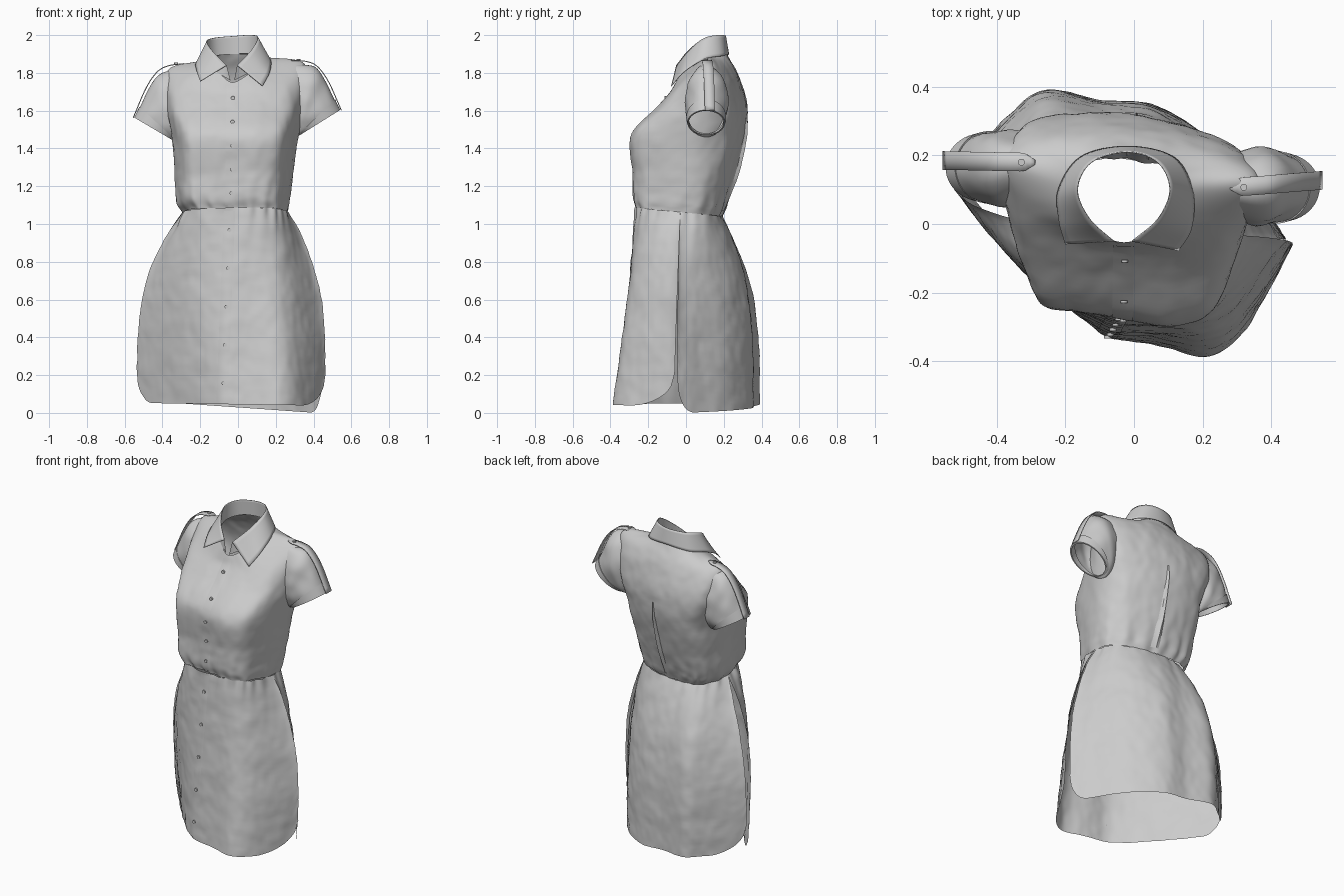
import bpy, bmesh, math
from mathutils import Vector, noise
from mathutils.bvhtree import BVHTree

if "Cube" in bpy.data.objects:
    bpy.data.objects.remove(bpy.data.objects["Cube"])


def spline(pts, n, closed=False):
    """Catmull-Rom samples through a few control points."""
    p = [Vector(q) for q in pts]
    k = len(p)
    if not closed:
        p = [2 * p[0] - p[1]] + p + [2 * p[-1] - p[-2]]
    segs, out = (k if closed else k - 1), []
    for i in range(n):
        s = i / n * segs if closed else i / (n - 1) * segs
        j = min(int(s), segs - 1)
        t = s - j
        a, b, c, d = [p[(j + o) % k] for o in (-1, 0, 1, 2)] if closed else p[j:j + 4]
        out.append(0.5 * (2 * b + (c - a) * t + (2 * a - 5 * b + 4 * c - d) * t * t
                          + (3 * b - a - 3 * c + d) * t ** 3))
    return out


def grid(name, rows, closed=False, thick=0, angle=50):
    """Mesh from rows of points."""
    n = len(rows[0])
    verts = [v for r in rows for v in r]
    faces = [(i * n + j, i * n + (j + 1) % n, (i + 1) * n + (j + 1) % n, (i + 1) * n + j)
             for i in range(len(rows) - 1) for j in range(n if closed else n - 1)]
    me = bpy.data.meshes.new(name)
    me.from_pydata([tuple(v) for v in verts], [], faces)
    bm = bmesh.new()
    bm.from_mesh(me)
    bmesh.ops.remove_doubles(bm, verts=bm.verts, dist=1e-5)
    bmesh.ops.recalc_face_normals(bm, faces=bm.faces)
    bm.to_mesh(me)
    bm.free()
    ob = bpy.data.objects.new(name, me)
    bpy.context.collection.objects.link(ob)
    if thick:
        mod = ob.modifiers.new("cloth", "SOLIDIFY")
        mod.thickness, mod.offset = thick, 0
    bpy.ops.object.select_all(action="DESELECT")
    ob.select_set(True)
    bpy.context.view_layer.objects.active = ob
    bpy.ops.object.shade_smooth_by_angle(angle=math.radians(angle))
    return ob, BVHTree.FromPolygons([tuple(v) for v in verts], faces)


def loft(rings, n, m, closed=False):
    cols = list(zip(*[spline(r, n, closed) for r in rings]))
    return [list(r) for r in zip(*[spline(c, m) for c in cols])]


def wrinkle(p, waist_amp, u, folds):
    """Waist gathers plus soft cloth noise."""
    out = Vector((p.x, p.y, 0)).normalized()
    g = waist_amp * math.exp(-abs(p.z - 1.09) / 0.07)
    wave = math.sin(folds * math.tau * u + 3 * math.sin(9 * u))
    return p + out * (g * wave + 0.005 * noise.noise(p * 9) + 0.003 * noise.noise(p * 22))


# Bodice: rings from the waist up to the neck, starting at the front centre
bust = [(-.04, -.265), (.12, -.29), (.25, -.22), (.32, .05), (.27, .2), (.15, .27),
        (0, .31), (-.16, .315), (-.28, .27), (-.35, .08), (-.29, -.2), (-.17, -.25)]


def fit(z, x0, x1, y0, y1, tilt=0):
    r = []
    for x, y in bust:
        yy = y0 + (y + .29) / .605 * (y1 - y0)
        r.append((x0 + (x + .35) / .67 * (x1 - x0), yy, z - tilt * yy))
    return r


chest = [(-.04, -.14, 1.62), (.12, -.15, 1.62), (.27, -.09, 1.64), (.355, .08, 1.65),
         (.315, .21, 1.64), (.16, .28, 1.64), (0, .315, 1.64), (-.16, .32, 1.64),
         (-.32, .285, 1.64), (-.385, .13, 1.63), (-.33, -.06, 1.63), (-.18, -.13, 1.62)]
yoke = [(-.04, -.075, 1.70), (.12, -.07, 1.72), (.26, 0, 1.77), (.35, .11, 1.845),
        (.3, .18, 1.825), (.15, .245, 1.8), (-.01, .275, 1.79), (-.17, .27, 1.79),
        (-.31, .235, 1.8), (-.37, .17, 1.815), (-.3, .03, 1.76), (-.17, -.05, 1.71)]
neck = [(-.03, -.055, 1.75), (.05, -.03, 1.79), (.1, .03, 1.84), (.13, .1, 1.88),
        (.115, .15, 1.89), (.06, .2, 1.9), (-.02, .215, 1.9), (-.1, .2, 1.9),
        (-.16, .16, 1.88), (-.18, .1, 1.86), (-.15, .02, 1.83), (-.09, -.03, 1.79)]
N = 144
rows = loft([fit(1.06, -.29, .265, -.265, .19, .1), fit(1.12, -.325, .275, -.28, .215, .08),
             fit(1.26, -.335, .29, -.28, .262), fit(1.47, -.35, .32, -.29, .315),
             chest, yoke, neck], N, 56, True)
rows = [[wrinkle(p, .006, j / N, 17) for j, p in enumerate(r)] for r in rows]
bodice, bodice_tree = grid("bodice", rows, True)

# Skirt: front and back panels with rounded hem corners at the side slits
front_waist = [(-.29, 0), (-.265, -.13), (-.16, -.235), (-.02, -.265),
               (.1, -.265), (.2, -.22), (.25, -.13), (.265, -.03)]
front_hem = [(-.535, .14), (-.44, .04), (-.28, -.15), (-.1, -.315),
             (.06, -.35), (.215, -.385), (.33, -.3), (.465, -.06)]
back_waist = [(.265, -.03), (.24, .08), (.15, .15), (.02, .185),
              (-.1, .19), (-.2, .16), (-.27, .08), (-.29, 0)]
back_hem = [(.445, -.045), (.37, .06), (.24, .23), (.06, .345),
            (-.1, .36), (-.26, .39), (-.37, .31), (-.53, .15)]


def skirt(name, waist, hem, py, base, slope):
    n, m = 90, 48
    top = spline([(*p, 0) for p in waist], n)
    low = spline([(*p, 0) for p in hem], n)
    rows = []
    for i in range(m):
        t = i / (m - 1)
        wx, wy = 1 - (1 - t) ** 2.8, 1 - (1 - t) ** py
        row = []
        for j in range(n):
            u = j / (n - 1)
            a, b = top[j], low[j]
            d = min(1, min(u, 1 - u) / .13)
            lift = .17 * (1 - math.sqrt(1 - (1 - d) ** 2))
            z1 = base - slope * b.x + lift
            z0 = 1.06 - .1 * a.y
            p = Vector((a.x + (b.x - a.x) * wx, a.y + (b.y - a.y) * wy, z0 + (z1 - z0) * t))
            row.append(wrinkle(p, .006, u, 9))
        rows.append(row)
    return grid(name, rows)


front_skirt, skirt_tree = skirt("front_skirt", front_waist, front_hem, 1.1, .045, .015)
skirt("back_skirt", back_waist, back_hem, 3.3, .029, .07)

# Collar: stand, roll line and folded leaf
stand = [(-.04, -.06, 1.76), (-.12, -.01, 1.81), (-.17, .1, 1.865), (-.12, .185, 1.89),
         (-.02, .21, 1.9), (.07, .185, 1.9), (.12, .1, 1.88), (.07, 0, 1.81), (-.02, -.06, 1.76)]
roll = [(-.06, -.05, 1.84), (-.13, .015, 1.91), (-.165, .1, 1.965), (-.125, .18, 1.985),
        (-.02, .21, 1.995), (.07, .18, 2.0), (.105, .1, 1.985), (.07, .015, 1.92), (-.005, -.05, 1.84)]
leaf = [(-.2, -.058, 1.755), (-.218, .01, 1.81), (-.22, .1, 1.855), (-.155, .195, 1.88),
        (-.02, .226, 1.9), (.115, .195, 1.89), (.17, .1, 1.873), (.168, -.01, 1.805), (.13, -.077, 1.73)]
grid("collar_stand", [spline(stand, 60), spline(roll, 60)])
mid = [Vector(a) * .5 + Vector(b) * .5 for a, b in zip(roll, leaf)]
grid("collar_leaf", loft([roll, mid, leaf], 60, 8), thick=.004)


# Sleeves, turned cuffs and shoulder tabs
def place(s, x, y, z):
    if s > 0:
        return Vector((x, y + .107, z))
    return Vector((-x - .008, y + .165, z - .03 - .01 * max(0, min(1, (x - .25) / .28))))


def hoop(s, top, bot, hw, k=1.0, n=16):
    cx, cz = (top[0] + bot[0]) / 2, (top[1] + bot[1]) / 2
    return [place(s, cx + k * (top[0] - cx) * math.cos(a), k * hw * math.sin(a),
                  cz + k * (top[1] - cz) * math.cos(a))
            for a in (math.tau * i / n for i in range(n))]


def button(name, p, axis, r=.01):
    bpy.ops.mesh.primitive_cylinder_add(vertices=16, radius=r, depth=.008, location=p)
    ob = bpy.context.object
    ob.name = name
    ob.rotation_euler = Vector(axis).to_track_quat("Z", "Y").to_euler()


for s, side in ((1, "right"), (-1, "left")):
    rows = loft([hoop(s, (.31, 1.85), (.28, 1.49), .095), hoop(s, (.41, 1.828), (.3, 1.465), .112),
                 hoop(s, (.47, 1.745), (.315, 1.46), .106), hoop(s, (.535, 1.605), (.33, 1.475), .094)],
                48, 20, True)
    rows = [[p + Vector((0, 1, .5)) * .012 * noise.noise(p * 11) for p in r] for r in rows]
    grid(side + "_sleeve", rows, True)
    a, b, hw = (.508, 1.655), (.318, 1.472), .1
    c, d = (.535, 1.6), (.33, 1.472)
    cuff = [spline(r, 48, True) for r in (hoop(s, a, b, hw, 1.02), hoop(s, a, b, hw, 1.06),
            hoop(s, c, d, .094, 1.06), hoop(s, c, d, .094, .98), hoop(s, a, b, hw, .93))]
    grid(side + "_cuff", cuff, True)
    path = spline([(.28, 0, 1.866), (.36, 0, 1.861), (.42, 0, 1.834), (.48, 0, 1.752), (.547, 0, 1.602)], 24)
    up = Vector((0, 0, 0)) if s > 0 else Vector((0, .015, .014))
    tab = []
    for i, p in enumerate(path):
        w = .027 * min(1, .25 + i / 3)
        f = 1 - i / 23
        tab.append([place(s, p.x, k * w + .02 * (1 - f), p.z) + up * f for k in (-1, 0, 1)])
    grid(side + "_shoulder_tab", tab, thick=.005)
    button(side + "_tab_button", place(s, .32, 0, 1.87) + up, (0, 0, 1))


# Button placket laid onto the front surface
def on_front(tree, x, z, off):
    hit = tree.ray_cast(Vector((x, -1, z)), Vector((0, 1, 0)))[0]
    return Vector((x, (hit.y if hit else -.27) - off, z))


for name, tree, z0, z1, x0, x1 in (("bodice_placket", bodice_tree, 1.73, 1.1, -.03, -.04),
                                   ("skirt_placket", skirt_tree, 1.07, .055, -.045, -.085)):
    rows = []
    for i in range(60):
        t = i / 59
        x, z = x0 + (x1 - x0) * t, z0 + (z1 - z0) * t
        rows.append([on_front(tree, x + dx, z, off)
                     for dx, off in ((-.03, .002), (-.015, .004), (0, .004), (.015, .004), (.03, .002))])
    grid(name, rows, angle=35)
    for k in range(5):
        t = (k + .5) / 5
        button(name + "_button", on_front(tree, x0 + (x1 - x0) * t + .004, z0 + (z1 - z0) * t, .007), (0, -1, 0))

# Back pleat: a fold that widens towards the waist
rows = []
for i in range(24):
    t = i / 23
    z, w = 1.56 - .49 * t, .004 + .03 * t
    row = []
    for dx, off in ((-1, -.003), (-.2, .022 * math.sin(math.pi * (.1 + .8 * t))), (.2, .004), (1, -.003)):
        hit = bodice_tree.ray_cast(Vector((.01 + dx * w, 1, z)), Vector((0, -1, 0)))[0]
        row.append(hit + Vector((0, off, 0)))
    rows.append(row)
grid("back_pleat", rows, angle=30)
